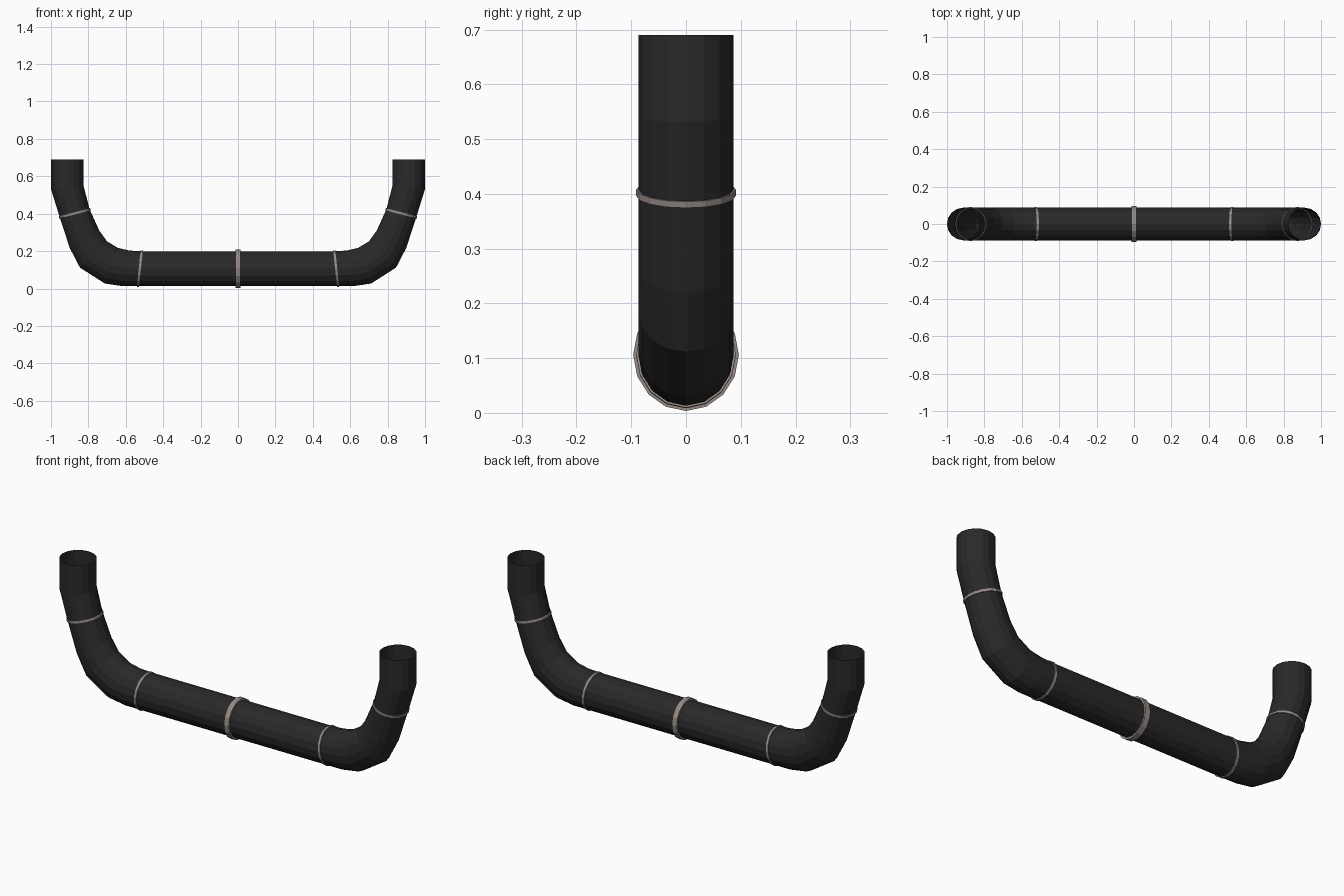
import bpy, bmesh, math
from mathutils import Vector

if "Cube" in bpy.data.objects:
    bpy.data.objects.remove(bpy.data.objects["Cube"])

SIDES = 16


def material(name, color):
    m = bpy.data.materials.new(name)
    m.diffuse_color = color
    m.use_nodes = True
    m.node_tree.nodes["Principled BSDF"].inputs["Base Color"].default_value = m.diffuse_color
    return m


black = material("black_pipe", (0.022, 0.022, 0.022, 1))
metal = material("clamp_metal", (0.30, 0.26, 0.235, 1))


def sweep(name, stations, mat, closed=False):
    """Loft elliptical sections given as (inner xz, outer xz, half width in y)."""
    bm = bmesh.new()
    loops = []
    for a, b, ry in stations:
        a, b = Vector((a[0], 0, a[1])), Vector((b[0], 0, b[1]))
        mid, half = (a + b) / 2, (a - b) / 2
        loops.append([bm.verts.new(mid + half * math.cos(t) + Vector((0, ry * math.sin(t), 0)))
                      for t in (2 * math.pi * i / SIDES for i in range(SIDES))])
    pairs = list(zip(loops, loops[1:]))
    if closed:
        pairs.append((loops[-1], loops[0]))
    for p, q in pairs:
        for i in range(SIDES):
            j = (i + 1) % SIDES
            bm.faces.new((p[i], p[j], q[j], q[i]))
    bmesh.ops.recalc_face_normals(bm, faces=bm.faces)
    me = bpy.data.meshes.new(name)
    bm.to_mesh(me)
    bm.free()
    me.materials.append(mat)
    ob = bpy.data.objects.new(name, me)
    bpy.context.collection.objects.link(ob)
    return ob


def clamp(name, a, b, ry, width, lip):
    """Raised band around the pipe section a-b."""
    a, b = Vector(a), Vector(b)
    d = (a - b).normalized()
    along = Vector((d.y, -d.x)) * width / 2
    o = d * lip
    sink = d * 0.004
    return sweep(name, [
        (a - sink - along, b + sink - along, ry - 0.004),
        (a + o - along, b - o - along, ry + lip),
        (a + o + along, b - o + along, ry + lip),
        (a - sink + along, b + sink + along, ry - 0.004)], metal, closed=True)


# Right half of the pipe: inside-of-bend and outside-of-bend points
R = 0.087
half = [((0.515, 0.199), (0.535, 0.013)),
        ((0.58, 0.203), (0.62, 0.013)),
        ((0.642, 0.217), (0.712, 0.027)),
        ((0.70, 0.252), (0.845, 0.112)),
        ((0.742, 0.310), (0.900, 0.218)),
        ((0.793, 0.423), (0.953, 0.381)),
        ((0.825, 0.546), (1.0, 0.532)),
        ((0.825, 0.69), (1.0, 0.69))]
right = [(a, b, R) for a, b in half]
left = [((-a[0], a[1]), (-b[0], b[1]), r) for a, b, r in reversed(right)]
sweep("pipe", left + right, black)

# Clamps
clamp("centre_clamp", (0, 0.199), (0, 0.013), R, 0.028, 0.0095)
for s, side in ((1, "right"), (-1, "left")):
    for (a, b), part in ((half[0], "lower"), (half[5], "upper")):
        clamp(f"{part}_{side}_clamp", (s * a[0], a[1]), (s * b[0], b[1]), R, 0.012, 0.004)
